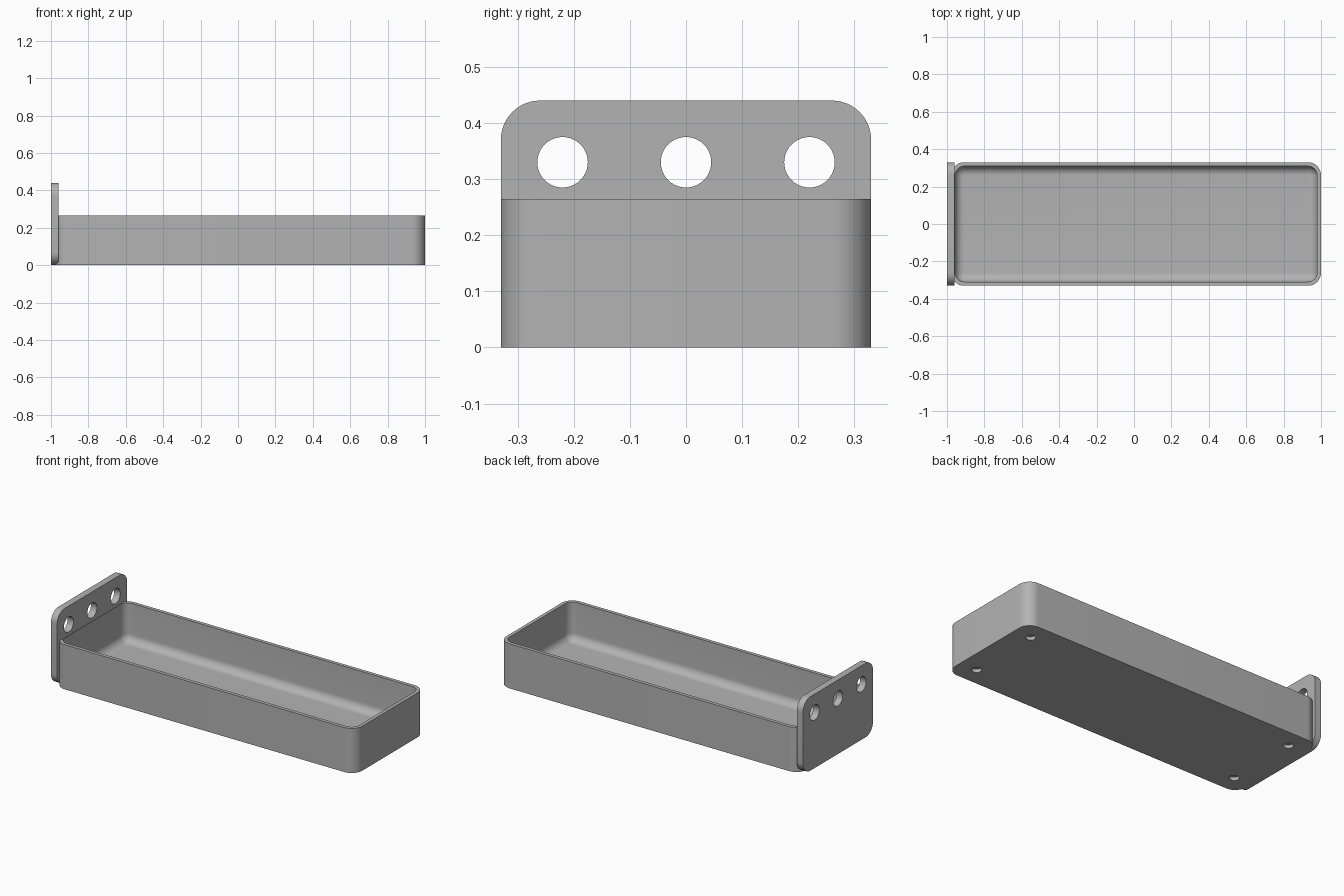
import bpy, bmesh, math
from mathutils import Matrix, Vector

if "Cube" in bpy.data.objects:
    bpy.data.objects.remove(bpy.data.objects["Cube"])

grey = bpy.data.materials.new("plain grey")
grey.use_nodes = True
COLOUR = (0.45, 0.45, 0.45, 1)
grey.diffuse_color = COLOUR
grey.node_tree.nodes["Principled BSDF"].inputs["Base Color"].default_value = COLOUR

HALF_W = 0.33                    # half width of tray and plate
TRAY_X0, TRAY_X1 = -0.978, 1.0   # tray ends; the rear end sinks into the plate
TRAY_H, FLOOR, WALL = 0.265, 0.035, 0.021
CORNER, FILLET = 0.07, 0.047
PLATE_T, PLATE_H = 0.04, 0.44


def rounded_rect(cx, cy, hx, hy, r, steps=12):
    """Counter-clockwise outline with four rounded corners."""
    pts = []
    for k, (sx, sy) in enumerate([(1, 1), (-1, 1), (-1, -1), (1, -1)]):
        for i in range(steps + 1):
            a = math.pi / 2 * (k + i / steps)
            pts.append((cx + sx * (hx - r) + r * math.cos(a),
                        cy + sy * (hy - r) + r * math.sin(a)))
    return pts


def loft(name, loops):
    """Skin a stack of matching outlines and cap both ends."""
    bm = bmesh.new()
    rings = [[bm.verts.new(p) for p in loop] for loop in loops]
    n = len(rings[0])
    for a, b in zip(rings, rings[1:]):
        for i in range(n):
            j = (i + 1) % n
            bm.faces.new((a[i], a[j], b[j], b[i]))
    bm.faces.new(rings[0][::-1])
    bm.faces.new(rings[-1])
    bmesh.ops.recalc_face_normals(bm, faces=bm.faces)
    mesh = bpy.data.meshes.new(name)
    bm.to_mesh(mesh)
    bm.free()
    obj = bpy.data.objects.new(name, mesh)
    bpy.context.collection.objects.link(obj)
    mesh.materials.append(grey)
    return obj


def drill(obj, centres, radius, depth, axis):
    """Cut round holes through obj, then delete the cutter."""
    bm = bmesh.new()
    turn = Vector((0, 0, 1)).rotation_difference(Vector(axis)).to_matrix().to_4x4()
    for c in centres:
        bmesh.ops.create_cone(bm, cap_ends=True, segments=40, radius1=radius,
                              radius2=radius, depth=depth,
                              matrix=Matrix.Translation(c) @ turn)
    mesh = bpy.data.meshes.new("hole_cutter")
    bm.to_mesh(mesh)
    bm.free()
    mesh.materials.append(grey)
    cutter = bpy.data.objects.new("hole_cutter", mesh)
    cutter.hide_render = True
    bpy.context.collection.objects.link(cutter)
    mod = obj.modifiers.new("holes", "BOOLEAN")
    mod.operation, mod.solver, mod.object = "DIFFERENCE", "EXACT", cutter
    bpy.context.view_layer.objects.active = obj
    bpy.ops.object.modifier_apply(modifier=mod.name)
    bpy.data.objects.remove(cutter)


def smooth(obj):
    bpy.ops.object.select_all(action="DESELECT")
    obj.select_set(True)
    bpy.context.view_layer.objects.active = obj
    bpy.ops.object.shade_smooth_by_angle(angle=math.radians(30))


# Tray: outer wall, rim, inner wall and a filleted floor
mid_x, half_l = (TRAY_X0 + TRAY_X1) / 2, (TRAY_X1 - TRAY_X0) / 2
sections = [(0, 0), (0, TRAY_H), (WALL, TRAY_H)]
for i in range(11):
    a = math.pi / 2 * i / 10
    sections.append((WALL + FILLET * (1 - math.cos(a)),
                     FLOOR + FILLET * (1 - math.sin(a))))
tray = loft("tray", [
    [(x, y, z) for x, y in rounded_rect(mid_x, 0, half_l - d, HALF_W - d, CORNER - d)]
    for d, z in sections])

# Four shallow foot recesses under the tray
drill(tray, [(mid_x + sx * (half_l - 0.11), sy * 0.22, 0)
             for sx in (-1, 1) for sy in (-1, 1)], 0.027, 0.04, (0, 0, 1))
smooth(tray)

# Upright mounting plate with three through holes
outline = rounded_rect(0, PLATE_H / 2, HALF_W, PLATE_H / 2, CORNER)
plate = loft("mounting_plate", [[(x, y, z) for y, z in outline]
                                for x in (-1, -1 + PLATE_T)])
drill(plate, [(-1 + PLATE_T / 2, y, 0.33) for y in (-0.22, 0, 0.22)],
      0.045, 0.2, (1, 0, 0))
smooth(plate)
